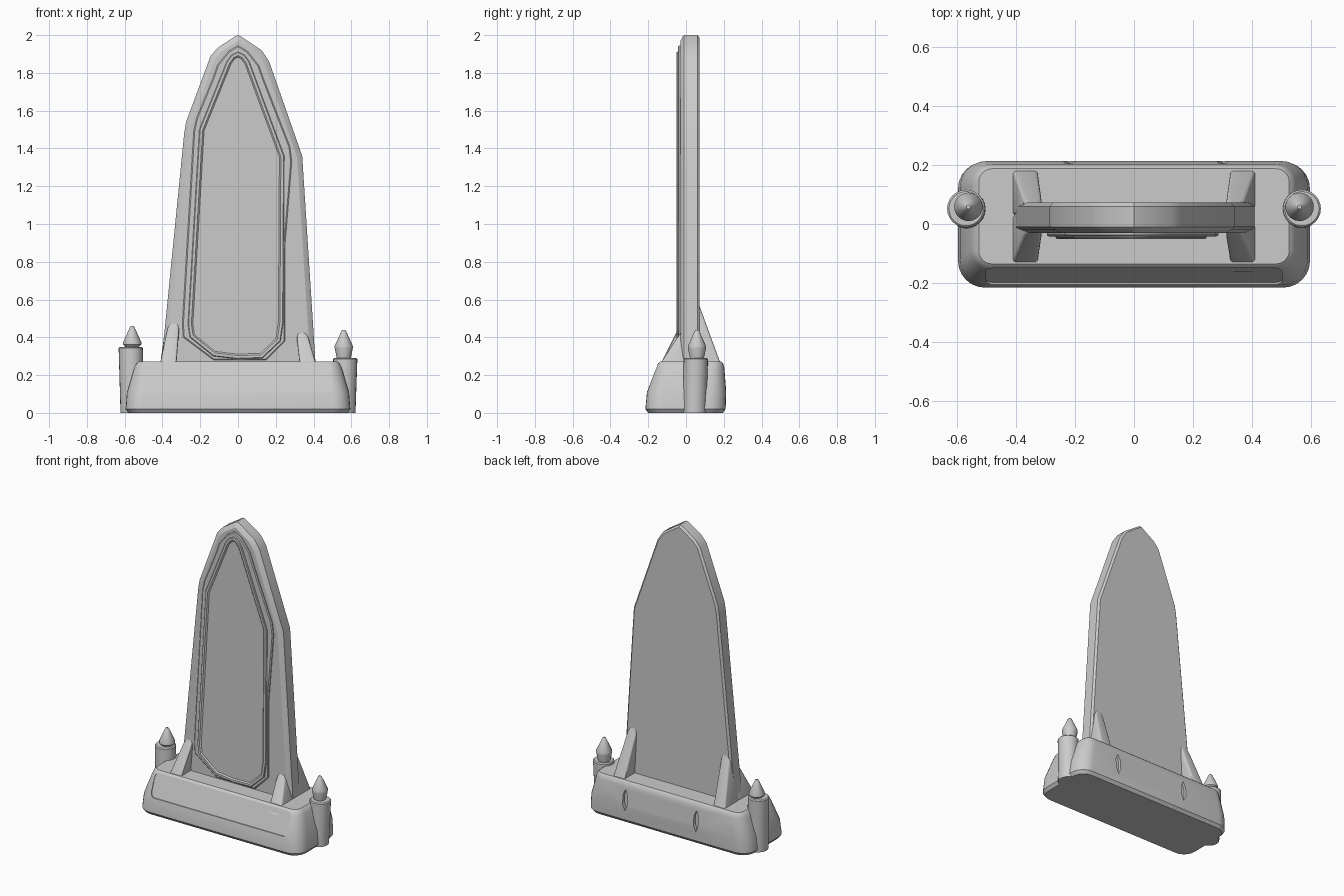
import bpy, bmesh, math
from mathutils import Vector

cube = bpy.data.objects.get("Cube")
if cube:
    bpy.data.objects.remove(cube, do_unlink=True)

stone = bpy.data.materials.new("grey_stone")
stone.use_nodes = True
stone.diffuse_color = (0.6, 0.6, 0.6, 1)
stone.node_tree.nodes["Principled BSDF"].inputs["Base Color"].default_value = (0.6, 0.6, 0.6, 1)


def loft(name, rings):
    """Skin a solid through rings with equal point counts and cap both ends."""
    bm = bmesh.new()
    rows = [[bm.verts.new(p) for p in ring] for ring in rings]
    n = len(rows[0])
    for a, b in zip(rows, rows[1:]):
        for i in range(n):
            j = (i + 1) % n
            bm.faces.new((a[i], a[j], b[j], b[i]))
    bm.faces.new(rows[0][::-1])
    bm.faces.new(rows[-1])
    bmesh.ops.recalc_face_normals(bm, faces=bm.faces)
    mesh = bpy.data.meshes.new(name)
    bm.to_mesh(mesh)
    bm.free()
    mesh.materials.append(stone)
    obj = bpy.data.objects.new(name, mesh)
    bpy.context.collection.objects.link(obj)
    return obj


def inset(outline, d):
    """Move a counter-clockwise outline inward by d with mitred corners."""
    pts = [Vector(p) for p in outline]
    result = []
    for i, p in enumerate(pts):
        e1 = (p - pts[i - 1]).normalized()
        e2 = (pts[(i + 1) % len(pts)] - p).normalized()
        n1, n2 = Vector((-e1.y, e1.x)), Vector((-e2.y, e2.x))
        result.append(p + (n1 + n2) * (d / (1 + n1.dot(n2))))
    return result


def upright(name, outline, steps):
    """Stack insets of an x-z outline along y; steps are (inset, y)."""
    return loft(name, [[(p[0], y, p[1]) for p in inset(outline, d)] for d, y in steps])


def rounded(x0, x1, y0, y1, r, seg=6):
    corners = [(x1 - r, y1 - r), (x0 + r, y1 - r), (x0 + r, y0 + r), (x1 - r, y0 + r)]
    return [(cx + r * math.cos((q + k / seg) * math.pi / 2),
             cy + r * math.sin((q + k / seg) * math.pi / 2))
            for q, (cx, cy) in enumerate(corners) for k in range(seg + 1)]


def turned(name, profile, seg=24):
    """Round solid; profile lists (x, y, z, radius)."""
    turns = [2 * math.pi * k / seg for k in range(seg)]
    return loft(name, [[(x + r * math.cos(a), y + r * math.sin(a), z) for a in turns]
                       for x, y, z, r in profile])


def carve(target, cutter):
    cutter.hide_render = True
    cutter.hide_viewport = True
    mod = target.modifiers.new("carve", 'BOOLEAN')
    mod.operation = 'DIFFERENCE'
    mod.solver = 'EXACT'
    mod.object = cutter


parts = []

# Plinth with sloping sides
levels = [(0, .58, -.2, .195, .08), (.02, .595, -.215, .21, .09), (.11, .588, -.207, .213, .09),
          (.24, .55, -.16, .203, .075), (.262, .538, -.148, .196, .06), (.272, .525, -.135, .187, .045)]
plinth = loft("plinth", [[(x, y, z) for x, y in rounded(-w, w, y0, y1, r)]
                         for z, w, y0, y1, r in levels])
parts.append(plinth)

# Shallow sloping panel cut into the plinth front
panel = rounded(-.5, .5, .115, .26, .03)
carve(plinth, loft("panel_cutter", [[(x, -.3, z) for x, z in panel],
                                    [(x, -.198 + .36 * (z - .115), z) for x, z in panel]]))

# Narrow slits in the plinth back
for x in (-.22, .3):
    slit = [(x, .08), (x + .017, .12), (x + .017, .18), (x, .22), (x - .017, .18), (x - .017, .12)]
    carve(plinth, upright("slit_cutter", slit, [(0, .19), (0, .3)]))

# Tall slab with chamfered edges
slab = [(-.418, .15), (.418, .15), (.41, .27), (.34, 1.36), (.165, 1.86), (.125, 1.92), (.02, 1.99),
        (0, 2), (-.02, 1.99), (-.105, 1.935), (-.145, 1.89), (-.275, 1.54), (-.285, 1.48), (-.405, .27)]
parts.append(upright("slab", slab, [(.028, -.03), (.008, -.018), (0, -.01), (0, .06), (.012, .072)]))

# Raised frame on the slab front
frame = [(-.13, .28), (.15, .28), (.25, .38), (.25, .9), (.285, 1.33), (.275, 1.41), (.135, 1.77),
         (.11, 1.84), (.05, 1.915), (0, 1.945), (-.05, 1.915), (-.11, 1.84), (-.13, 1.78),
         (-.22, 1.56), (-.235, 1.49), (-.295, .47), (-.29, .4)]
parts.append(upright("frame", frame, [(0, -.01), (0, -.037), (.006, -.042)]))

# Inner panel with a raised rim
inner = [(-.13, .3), (0, .285), (.13, .29), (.225, .38), (.24, .48), (.245, 1.36), (.06, 1.86),
         (.035, 1.895), (0, 1.912), (-.035, 1.895), (-.06, 1.86), (-.205, 1.5), (-.265, .47), (-.255, .4)]
parts.append(upright("inner_panel", inner, [(0, -.01), (0, -.046), (.004, -.051), (.018, -.051), (.026, -.044)]))

# Buttresses: wide foot rings tapering into the slab
for side, label, front_top in ((-1, "right", .48), (1, "left", .43)):
    for face, foot_y, top_y, top in (("front", -.13, -.025, front_top), ("back", .18, .07, .57)):
        def ring(xa, xb, ya, yb, z):
            pts = rounded(xa, xb, min(ya, yb), max(ya, yb), .012, 3)
            return [(side * x, y, z) for x, y in pts]
        slope = (top_y - foot_y) / (top - .27)
        parts.append(loft(label + "_" + face + "_buttress", [
            ring(.33, .415, foot_y - slope * .05, .03, .22),
            ring(.325, .41, foot_y, .03, .27),
            ring(.312, .375, top_y - slope * .04, .03, top - .04),
            ring(.316, .36, top_y, .03, top)]))

# Corner posts with pointed finials
for side, label, height, tip in ((-1, "right", .35, .46), (1, "left", .29, .44)):
    parts.append(turned(label + "_post", [(side * .558, .045, 0, .064), (side * .568, .052, height - .006, .064),
                                          (side * .568, .052, height, .058)]))
    cx, cy, wide = side * .56, .058, tip - .09
    parts.append(turned(label + "_finial", [(cx, cy, height - .02, .034), (cx, cy, height, .037),
                                            (cx, cy, wide - .008, .048), (cx, cy, wide + .004, .048),
                                            (cx, cy, tip - .006, .012), (cx, cy, tip, .007)]))

# Smooth rounded areas, keep the hard edges
bpy.ops.object.select_all(action='DESELECT')
for obj in parts:
    obj.select_set(True)
bpy.context.view_layer.objects.active = plinth
bpy.ops.object.shade_smooth_by_angle(angle=math.radians(30))
